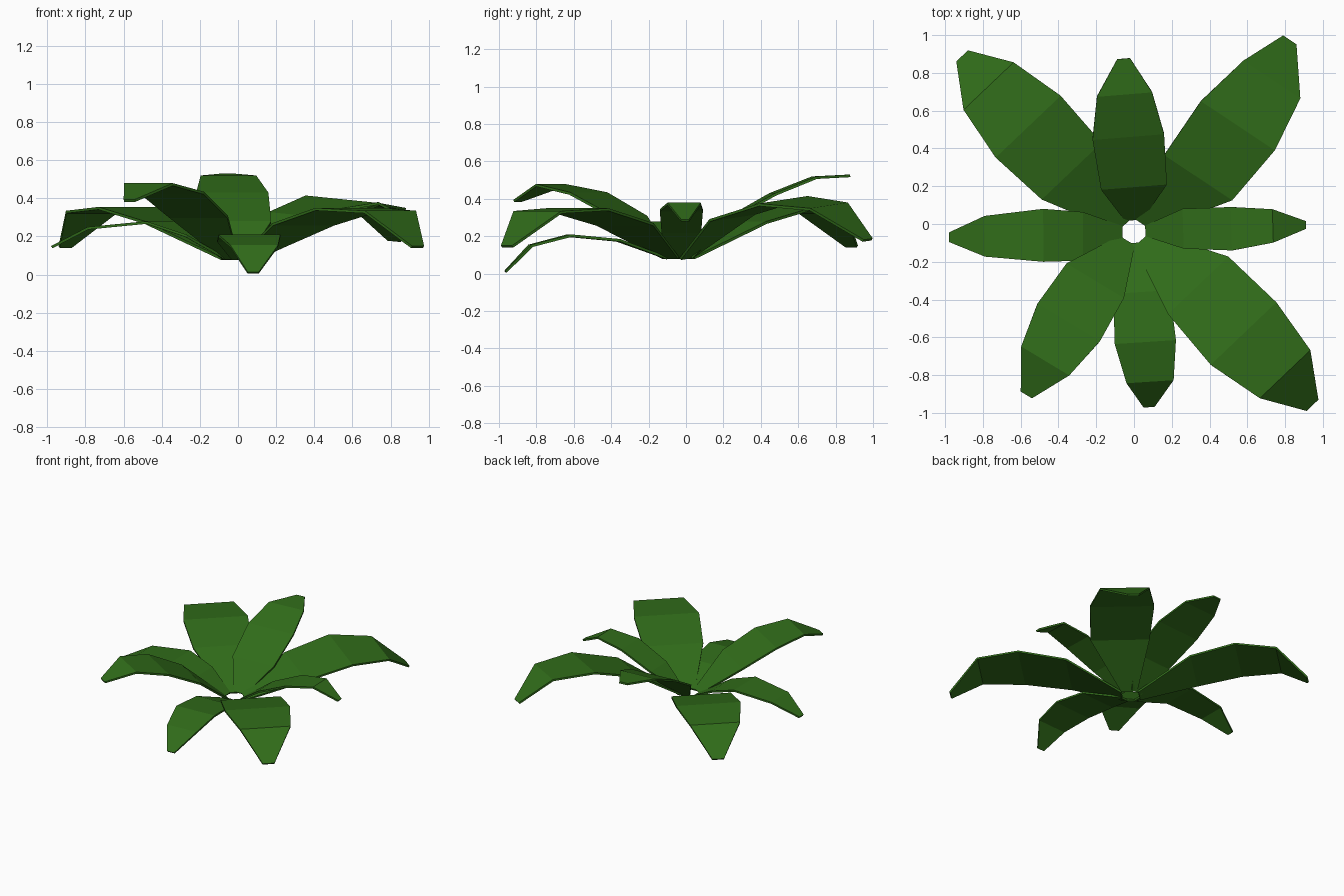
import bpy, bmesh
from mathutils import Vector

if "Cube" in bpy.data.objects:
    bpy.data.objects.remove(bpy.data.objects["Cube"])

# name: (max width, sideways tilt, midrib points from inner to tip)
LEAVES = {
    "leaf_back": (0.38, 0.0, [(0, .195, .28), (-.03, .46, .43), (-.05, .685, .52), (-.055, .875, .53)]),
    "leaf_back_right": (0.47, 0.085, [(.34, .245, .31), (.55, .52, .395), (.73, .765, .365), (.825, .975, .185)]),
    "leaf_right": (0.23, 0.0, [(.26, -.025, .23), (.515, -.025, .345), (.735, -.01, .38), (.91, -.005, .29)]),
    "leaf_front_right": (0.48, 0.0, [(.34, -.325, .27), (.58, -.58, .35), (.80, -.795, .335), (.945, -.96, .15)]),
    "leaf_front": (0.325, 0.0, [(.04, -.36, .185), (.06, -.625, .21), (.085, -.835, .155), (.08, -.97, .015)]),
    "leaf_front_left": (0.386, 0.0, [(-.205, -.30, .31), (-.345, -.52, .435), (-.47, -.725, .48), (-.57, -.905, .395)]),
    "leaf_left": (0.28, 0.0, [(-.27, -.065, .21), (-.48, -.06, .28), (-.79, -.065, .25), (-.98, -.07, .15)]),
    "leaf_back_left": (0.475, 0.0, [(-.33, .28, .28), (-.56, .515, .355), (-.77, .73, .335), (-.91, .89, .15)]),
}
WIDTHS = [0.25, 0.92, 1.0, 0.77, 0.18]   # width taper from base to tip
CENTRE = Vector((0, -.04, .09))          # the leaves spring from a small open ring

green = bpy.data.materials.new("leaf_green")
green.diffuse_color = (0.03, 0.15, 0.01, 1)
green.use_nodes = True
green.node_tree.nodes["Principled BSDF"].inputs["Base Color"].default_value = green.diffuse_color


def make_leaf(name, width, tilt, points):
    pts = [Vector(p) for p in points]
    out = pts[0] - CENTRE
    out.z = 0
    pts.insert(0, CENTRE + out.normalized() * .06)
    along = pts[-1] - pts[1]
    side = Vector((-along.y, along.x, 0)).normalized()
    side.z = tilt
    bm = bmesh.new()
    rows = []
    for p, w in zip(pts, WIDTHS):
        half = side * (width * w / 2)
        rows.append((bm.verts.new(p + half), bm.verts.new(p - half)))
    for (l0, r0), (l1, r1) in zip(rows, rows[1:]):
        bm.faces.new((l0, r0, r1, l1))
    mesh = bpy.data.meshes.new(name)
    bm.to_mesh(mesh)
    bm.free()
    mesh.materials.append(green)
    ob = bpy.data.objects.new(name, mesh)
    bpy.context.collection.objects.link(ob)
    # thin blade below the top surface
    solid = ob.modifiers.new("thickness", 'SOLIDIFY')
    solid.thickness = 0.014
    solid.offset = -1


for name, (width, tilt, points) in LEAVES.items():
    make_leaf(name, width, tilt, points)
